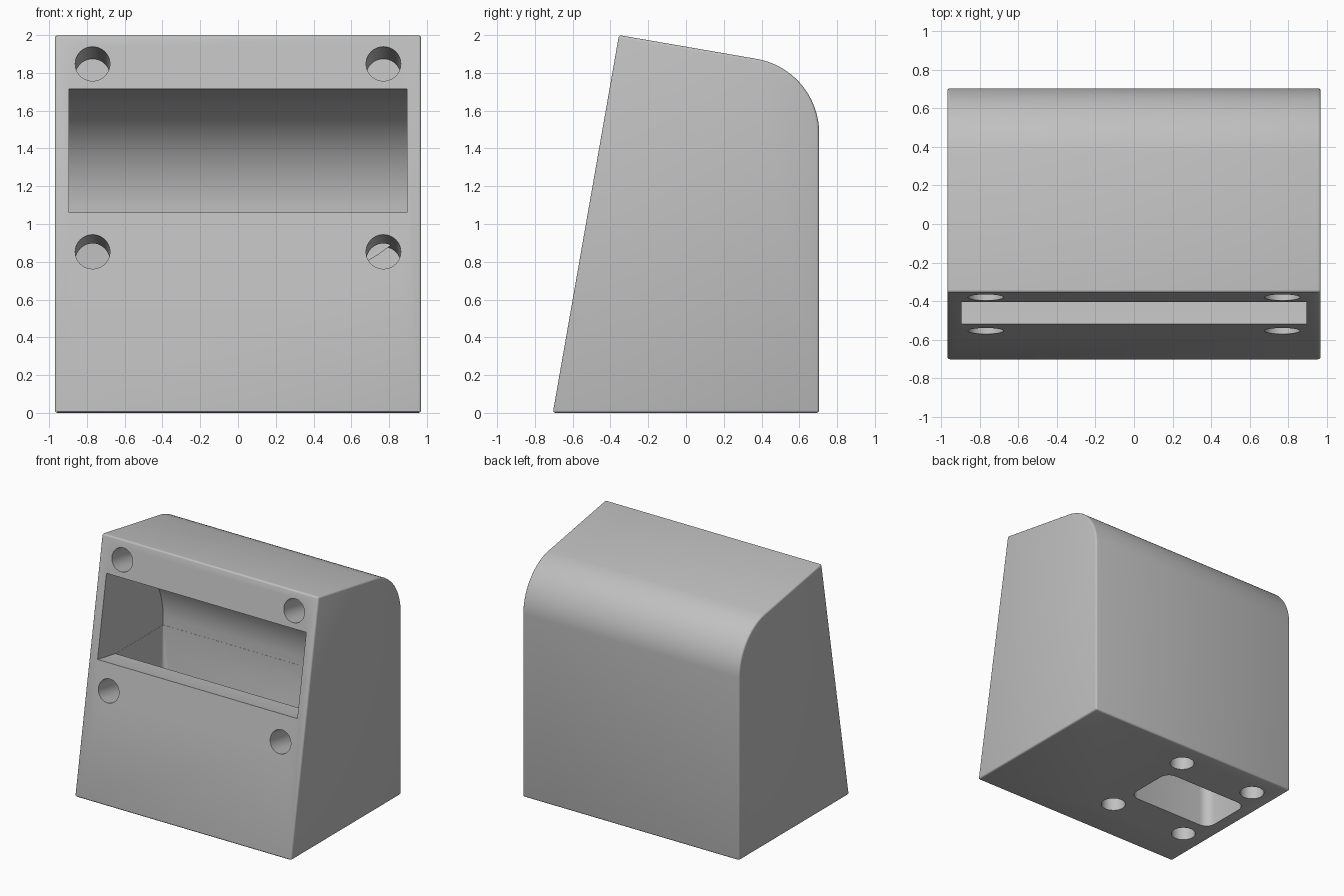
import bpy, bmesh, math
from mathutils import Vector

cube = bpy.data.objects.get("Cube")
if cube:
    bpy.data.objects.remove(cube, do_unlink=True)

mat = bpy.data.materials.new("light_grey")
mat.use_nodes = True
GREY = (0.53, 0.53, 0.53, 1)
mat.diffuse_color = GREY
mat.node_tree.nodes["Principled BSDF"].inputs["Base Color"].default_value = GREY

TILT = math.radians(10)


def loft(name, rings):
    """Closed solid skinned through rings of equal point count."""
    bm = bmesh.new()
    loops = [[bm.verts.new(p) for p in ring] for ring in rings]
    n = len(loops[0])
    for a, b in zip(loops, loops[1:]):
        for i in range(n):
            j = (i + 1) % n
            bm.faces.new((a[i], a[j], b[j], b[i]))
    bm.faces.new(loops[0])
    bm.faces.new(loops[-1])
    bmesh.ops.recalc_face_normals(bm, faces=bm.faces)
    mesh = bpy.data.meshes.new(name)
    bm.to_mesh(mesh)
    bm.free()
    obj = bpy.data.objects.new(name, mesh)
    bpy.context.collection.objects.link(obj)
    return obj


def prism(name, profile, half):
    """Side profile (y, z) extruded across the width."""
    return loft(name, [[(x, y, z) for y, z in profile] for x in (-half, half)])


def arc(cy, cz, r, steps=28):
    """Curve from the vertical back wall up to the tilted top."""
    end = math.pi / 2 - TILT
    return [(cy + r * math.cos(end * i / steps), cz + r * math.sin(end * i / steps))
            for i in range(steps + 1)]


def rounded_rect(cx, cy, hx, hy, r, z, steps=6):
    pts = []
    for k, (sx, sy) in enumerate([(1, 1), (-1, 1), (-1, -1), (1, -1)]):
        for i in range(steps + 1):
            a = math.pi / 2 * (k + i / steps)
            pts.append((cx + sx * (hx - r) + r * math.cos(a),
                        cy + sy * (hy - r) + r * math.sin(a), z))
    return pts


def apply(obj, kind, **settings):
    mod = obj.modifiers.new(kind.title(), kind)
    for key, value in settings.items():
        setattr(mod, key, value)
    bpy.context.view_layer.objects.active = obj
    bpy.ops.object.modifier_apply(modifier=mod.name)


def cut(obj, cutter):
    cutter.hide_render = True
    apply(obj, 'BOOLEAN', operation='DIFFERENCE', solver='EXACT', object=cutter)
    bpy.data.objects.remove(cutter, do_unlink=True)


def drill(obj, mouth, direction, depth=0.37, radius=0.092):
    d = Vector(direction).normalized()
    centre = Vector(mouth) + d * (depth - 0.1) / 2
    bpy.ops.mesh.primitive_cylinder_add(
        vertices=40, radius=radius, depth=depth + 0.1, location=centre,
        rotation=d.to_track_quat('Z', 'Y').to_euler())
    cut(obj, bpy.context.object)


# Housing: leaning front, tilted top, rounded upper back
body = prism("duct_housing",
             [(-0.705, 0), (0.705, 0)] + arc(0.305, 1.48, 0.4) + [(-0.355, 2.0)], 0.97)
body.data.materials.append(mat)
apply(body, 'BEVEL', width=0.014, segments=3, limit_method='ANGLE',
      angle_limit=math.radians(30))

# Wide front mouth bending down inside
mouth = [(-0.75, 1.101), (-0.515, 1.06), (-0.29, 1.02), (0.32, 1.02)]
mouth += arc(-0.28, 1.083, 0.6) + [(-0.405, 1.715), (-0.75, 1.776)]
cut(body, prism("mouth_cutter", mouth, 0.895))

# Funnel easing from the full width to the offset outlet in the base
rings = [rounded_rect(0, 0.015, 0.894, 0.304, 0.01, 1.06)]
steps = 16
for i in range(steps + 1):
    t = i / steps
    s = t * t * (3 - 2 * t)
    mix = lambda a, b: a + (b - a) * s
    rings.append(rounded_rect(mix(0, -0.47), mix(0.015, 0.08), mix(0.894, 0.39),
                              mix(0.304, 0.225), mix(0.01, 0.08), 1.02 - 0.72 * t))
rings.append(rounded_rect(-0.47, 0.08, 0.39, 0.225, 0.08, -0.1))
cut(body, loft("funnel_cutter", rings))

# Screw holes square to the leaning front
for x in (-0.77, 0.77):
    for z in (0.853, 1.848):
        drill(body, (x, -0.705 + 0.175 * z, z), (0, math.cos(TILT), -math.sin(TILT)))

# Screw holes around the outlet in the base
for x in (-0.77, -0.07):
    for y in (-0.33, 0.49):
        drill(body, (x, y, 0), (0, 0, 1))

# Smooth curves, crisp edges
bpy.ops.object.select_all(action='DESELECT')
body.select_set(True)
bpy.context.view_layer.objects.active = body
bpy.ops.object.shade_smooth_by_angle(angle=math.radians(32))
